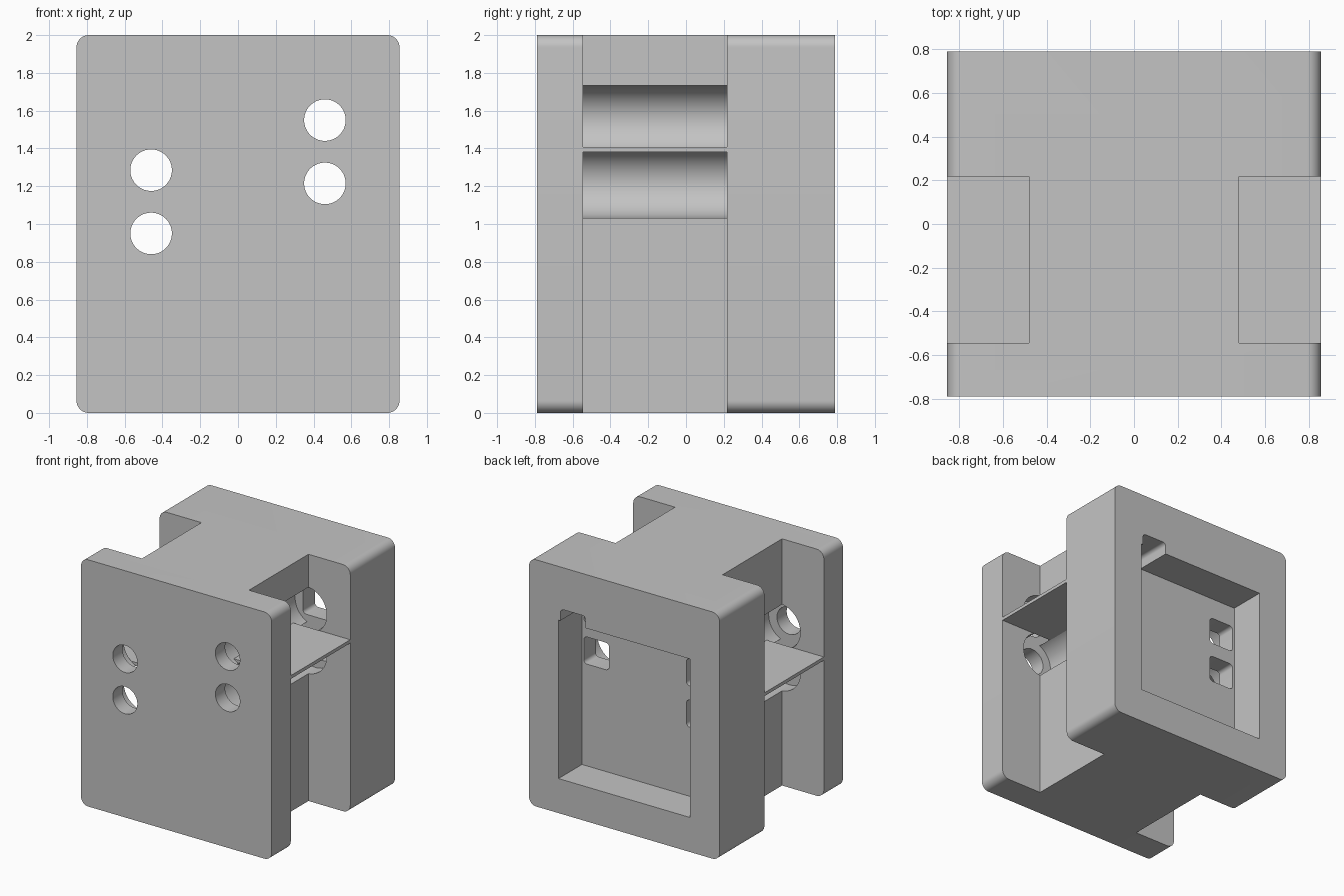
import bpy, bmesh, math

cube = bpy.data.objects.get("Cube")
if cube:
    bpy.data.objects.remove(cube, do_unlink=True)

grey = bpy.data.materials.new("light grey")
grey.use_nodes = True
grey.diffuse_color = (0.55, 0.55, 0.55, 1)
grey.node_tree.nodes["Principled BSDF"].inputs["Base Color"].default_value = (0.55, 0.55, 0.55, 1)

WIDTH, DEPTH, HEIGHT = 0.855, 0.79, 2.0       # half width, half depth, full height
NOTCH_X, FRONT_WALL, BACK_WALL = 0.48, -0.545, 0.217


def rounded(x0, x1, z0, z1, r, steps=10):
    """Outline of a rectangle in the XZ plane with round corners."""
    if r == 0:
        return [(x0, z0), (x1, z0), (x1, z1), (x0, z1)]
    centres = [(x1 - r, z1 - r), (x0 + r, z1 - r), (x0 + r, z0 + r), (x1 - r, z0 + r)]
    points = []
    for corner, (cx, cz) in enumerate(centres):
        for i in range(steps + 1):
            a = math.pi / 2 * (corner + i / steps)
            points.append((cx + r * math.cos(a), cz + r * math.sin(a)))
    return points


def circle(cx, cz, r, count=64):
    return [(cx + r * math.cos(2 * math.pi * i / count),
             cz + r * math.sin(2 * math.pi * i / count)) for i in range(count)]


def extrude(name, outline, y0, y1):
    """Solid made by sweeping an XZ outline along y."""
    bm = bmesh.new()
    face = bm.faces.new([bm.verts.new((x, y0, z)) for x, z in outline])
    swept = bmesh.ops.extrude_face_region(bm, geom=[face])["geom"]
    bmesh.ops.translate(bm, vec=(0, y1 - y0, 0),
                        verts=[v for v in swept if isinstance(v, bmesh.types.BMVert)])
    bmesh.ops.recalc_face_normals(bm, faces=bm.faces)
    mesh = bpy.data.meshes.new(name)
    bm.to_mesh(mesh)
    bm.free()
    mesh.materials.append(grey)
    obj = bpy.data.objects.new(name, mesh)
    bpy.context.collection.objects.link(obj)
    return obj


def cut(target, outline, y0, y1):
    cutter = extrude("cutter", outline, y0, y1)
    cutter.hide_render = True
    mod = target.modifiers.new("cut", "BOOLEAN")
    mod.operation, mod.solver, mod.object = "DIFFERENCE", "EXACT", cutter
    bpy.context.view_layer.update()
    result = bpy.data.meshes.new_from_object(
        target.evaluated_get(bpy.context.evaluated_depsgraph_get()))
    target.modifiers.clear()
    target.data = result
    bpy.data.objects.remove(cutter, do_unlink=True)


# Main block with round long edges
body = extrude("body", rounded(-WIDTH, WIDTH, 0, HEIGHT, 0.065), -DEPTH, DEPTH)

# Pocket in the back
cut(body, rounded(-0.59, 0.59, 0.28, 1.565, 0), 0.49, 1)

for side, name, low, high in ((1, "left", 1.215, 1.55), (-1, "right", 0.95, 1.285)):
    cx = side * 0.46
    # Full-height side channel
    xs = sorted((side * NOTCH_X, side * 1.2))
    cut(body, rounded(xs[0], xs[1], -0.2, 2.2, 0), FRONT_WALL, BACK_WALL)
    for z in (low, high):
        # Wide round seat, front hole and square back window
        cut(body, circle(cx, z, 0.184), FRONT_WALL - 0.12, BACK_WALL + 0.12)
        cut(body, circle(cx, z, 0.11), -1, -0.5)
        cut(body, rounded(cx - 0.113, cx + 0.113, z - 0.11, z + 0.11, 0.03, 6), 0.2, 1)
    # Thin shelf between the two seats
    middle = (low + high) / 2
    xs = sorted((side * 0.335, side * WIDTH))
    extrude(name + "_shelf", rounded(xs[0], xs[1], middle - 0.002, middle + 0.025, 0),
            FRONT_WALL, BACK_WALL)

# Smooth the round surfaces, keep the edges sharp
bpy.ops.object.select_all(action="DESELECT")
body.select_set(True)
bpy.context.view_layer.objects.active = body
bpy.ops.object.shade_smooth_by_angle(angle=math.radians(30))
